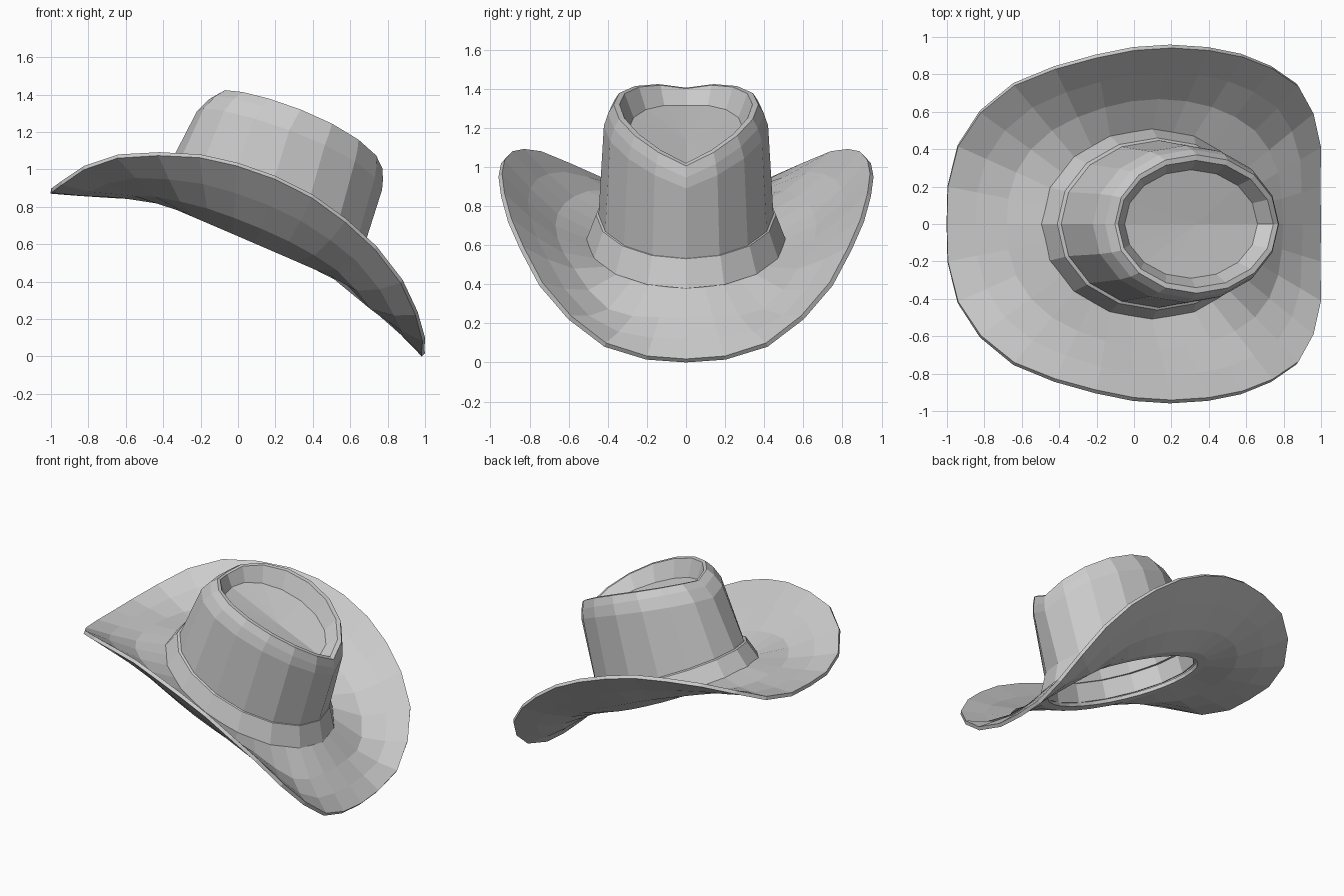
import bpy
from math import sin, cos, tau, exp, radians

if "Cube" in bpy.data.objects:
    bpy.data.objects.remove(bpy.data.objects["Cube"])


def ring(n, cx, rx, ry, cz, drop, hump=0.0):
    """Ellipse tilted down toward +x, with its sides raised by hump."""
    pts = []
    for i in range(n):
        a = tau * i / n
        lift = hump * abs(sin(a)) * (1 + .25 * cos(a))
        pts.append((cx + rx * cos(a), ry * sin(a), cz - drop * cos(a) + lift))
    return pts


def loft(name, rings, cap=None, thickness=0.0):
    """Skin a stack of equal rings; optionally close the last one to a point."""
    n = len(rings[0])
    verts = [p for r in rings for p in r]
    faces = []
    for k in range(len(rings) - 1):
        for i in range(n):
            j = (i + 1) % n
            faces.append((k * n + i, k * n + j, (k + 1) * n + j, (k + 1) * n + i))
    if cap:
        base = (len(rings) - 1) * n
        verts.append(cap)
        faces += [(base + i, base + (i + 1) % n, len(verts) - 1) for i in range(n)]
    mesh = bpy.data.meshes.new(name)
    mesh.from_pydata(verts, [], faces)
    mesh.update()
    obj = bpy.data.objects.new(name, mesh)
    bpy.context.collection.objects.link(obj)
    if thickness:
        mod = obj.modifiers.new("thickness", "SOLIDIFY")
        mod.thickness = thickness
        mod.offset = -1
    return obj


# Brim: curled outer edge (one half, mirrored), sagging middle, tilted opening
half = [(1.0, 0, .018), (.997, .2, .033), (1.0, .41, .1), (.96, .59, .24),
        (.88, .735, .41), (.74, .83, .59), (.58, .893, .735), (.4, .928, .865),
        (.2, .941, .965), (0, .928, 1.035), (-.2, .888, 1.08), (-.42, .828, 1.092),
        (-.64, .74, 1.08), (-.82, .595, 1.02), (-.94, .415, .94),
        (-.995, .2, .9), (-1.0, 0, .895)]
edge = half + [(x, -y, z) for x, y, z in reversed(half[1:-1])]
seat = ring(32, .095, .58, .5, .628, .25)


def between(t, depth):
    pts = []
    for i, (e, s) in enumerate(zip(edge, seat)):
        a = tau * min(i, 32 - i) / 32
        sag = .01 + .055 * exp(-((a - radians(34)) / radians(15)) ** 2) + .045 * sin(a) ** 2
        x, y, z = (s[k] + (e[k] - s[k]) * t for k in range(3))
        pts.append((x, y, z - sag * depth))
    return pts


opening = ring(32, .105, .54, .43, .625, .235)
loft("brim", [edge, between(.7, .7), between(.38, 1), seat, opening], thickness=.025)

# Hat band: flared strip with a small lip against the crown
loft("hat_band", [ring(16, .095, .59, .51, .628, .25),
                  ring(16, .125, .535, .46, .755, .225),
                  ring(16, .14, .5, .43, .76, .215)])

# Crown: leaning wall, rounded shoulder, raised rim and the dent inside it
loft("crown", [ring(16, .115, .545, .44, .62, .24),
               ring(16, .135, .522, .447, .76, .225),
               ring(16, .275, .495, .42, 1.10, .21, .11),
               ring(16, .31, .465, .398, 1.16, .215, .115),
               ring(16, .335, .437, .37, 1.205, .2, .115),
               ring(16, .33, .415, .34, 1.21, .19, .11),
               ring(16, .305, .355, .29, 1.16, .155, .04)],
     cap=(.33, 0, 1.145), thickness=.012)
